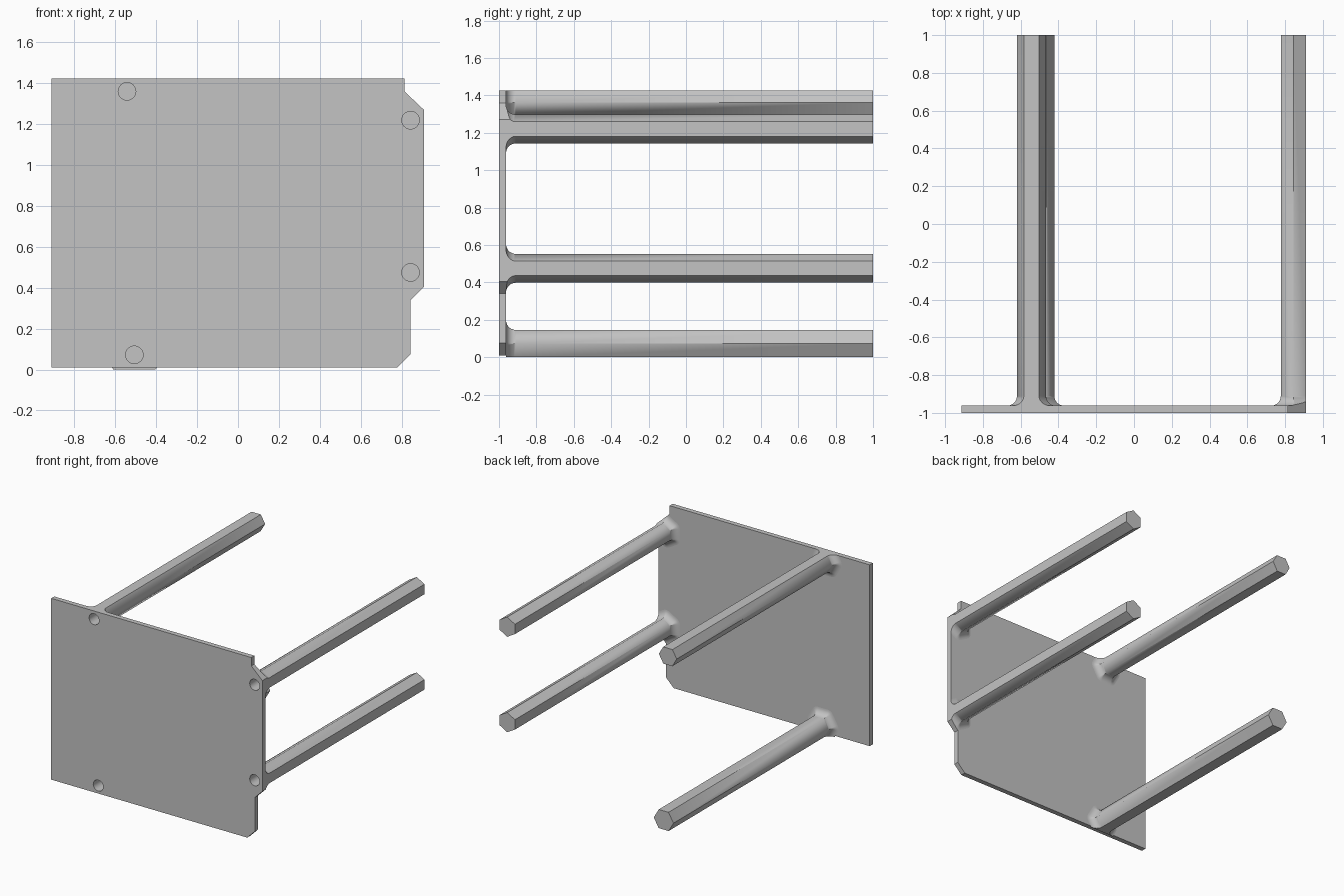
import bpy, bmesh
from math import sin, cos, pi, radians
from mathutils import Vector

cube = bpy.data.objects.get("Cube")
if cube:
    bpy.data.objects.remove(cube, do_unlink=True)

FRONT, BACK, TIP = -1.0, -0.962, 1.0
FILLET = 0.052
HOLE_RADIUS, HOLE_END = 0.043, -0.75

grey = bpy.data.materials.new("plain grey")
grey.use_nodes = True
grey.diffuse_color = (0.55, 0.55, 0.55, 1)
grey.node_tree.nodes["Principled BSDF"].inputs["Base Color"].default_value = grey.diffuse_color


def finish(bm, name):
    """Turn a bmesh into a named object."""
    bmesh.ops.recalc_face_normals(bm, faces=bm.faces)
    mesh = bpy.data.meshes.new(name)
    bm.to_mesh(mesh)
    bm.free()
    mesh.materials.append(grey)
    obj = bpy.data.objects.new(name, mesh)
    bpy.context.collection.objects.link(obj)
    return obj


def loft(rings, name, clips=()):
    """Skin a list of rings, cap both ends and trim with planes."""
    bm = bmesh.new()
    loops = [[bm.verts.new(p) for p in ring] for ring in rings]
    for a, b in zip(loops, loops[1:]):
        for i in range(len(a)):
            j = (i + 1) % len(a)
            bm.faces.new((a[i], a[j], b[j], b[i]))
    bm.faces.new(loops[0])
    bm.faces.new(loops[-1])
    bmesh.ops.remove_doubles(bm, verts=bm.verts, dist=0.0002)
    for point, normal in clips:
        cut = bmesh.ops.bisect_plane(
            bm, geom=bm.verts[:] + bm.edges[:] + bm.faces[:], dist=1e-5,
            plane_co=point, plane_no=normal, clear_outer=True)
        edges = [e for e in cut["geom_cut"] if isinstance(e, bmesh.types.BMEdge)]
        if edges:
            bmesh.ops.holes_fill(bm, edges=edges, sides=0)
    return finish(bm, name)


def circle(x, z, y, radius, n=32):
    return [(x + radius * cos(2 * pi * i / n), y, z + radius * sin(2 * pi * i / n))
            for i in range(n)]


def hexagon(x, z, y, radius, turn, grow):
    """Hexagon offset outward by grow, with rounded corners."""
    points = []
    for k in range(6):
        a = turn + k * pi / 3
        for s in range(5):
            b = a + pi / 3 * (s / 4 - 0.5)
            points.append((x + radius * cos(a) + grow * cos(b), y,
                           z + radius * sin(a) + grow * sin(b)))
    return points


def drill(obj, x, z):
    """Cut one screw hole from the front."""
    cutter = loft([circle(x, z, y, HOLE_RADIUS) for y in (FRONT - 0.1, HOLE_END)], "hole_cutter")
    cutter.hide_render = True
    mod = obj.modifiers.new("hole", "BOOLEAN")
    mod.operation, mod.solver, mod.object = "DIFFERENCE", "EXACT", cutter
    bpy.context.view_layer.objects.active = obj
    bpy.ops.object.modifier_apply(modifier=mod.name)
    bpy.data.objects.remove(cutter, do_unlink=True)


# Plate with chamfered and notched right edge
outline = [(-0.913, 0.01), (0.78, 0.01), (0.845, 0.075), (0.845, 0.34), (0.91, 0.405),
           (0.91, 1.27), (0.815, 1.36), (0.815, 1.425), (-0.913, 1.425)]
plate = loft([[(x, y, z) for x, z in outline] for y in (FRONT, BACK)], "plate")

# Planes that trim the legs flush with the plate edges
clips = [(Vector((0.91, 0, 0.5)), Vector((1, 0, 0))),
         (Vector((0, 0, 1.425)), Vector((0, 0, 1))),
         (Vector((0, 0, 0)), Vector((0, 0, -1))),
         (Vector((0.91, 0, 1.27)), Vector((0.09, 0, 0.095))),
         (Vector((0.91, 0, 0.405)), Vector((1, 0, -1)))]

# Hexagonal legs with a fillet at the plate: x, z, radius, turn
legs = {"upper_right_leg": (-0.543, 1.361, 0.077, 0),
        "lower_right_leg": (-0.507, 0.072, 0.085, 0),
        "upper_left_leg": (0.844, 1.22, 0.077, pi / 6),
        "lower_left_leg": (0.844, 0.475, 0.077, pi / 6)}
parts = [plate]
for name, (x, z, radius, turn) in legs.items():
    rings = []
    for i in range(9):
        t = pi / 2 * (1 - i / 8)
        rings.append(hexagon(x, z, BACK + FILLET * (1 - sin(t)), radius, turn,
                             FILLET * (1 - cos(t))))
    rings.append(hexagon(x, z, TIP, radius, turn, 0))
    leg = loft(rings, name, clips)
    drill(leg, x, z)
    drill(plate, x, z)
    parts.append(leg)

# Smooth fillets and holes, crisp edges elsewhere
bpy.ops.object.select_all(action="DESELECT")
for obj in parts:
    obj.select_set(True)
bpy.context.view_layer.objects.active = plate
bpy.ops.object.shade_smooth_by_angle(angle=radians(30))
